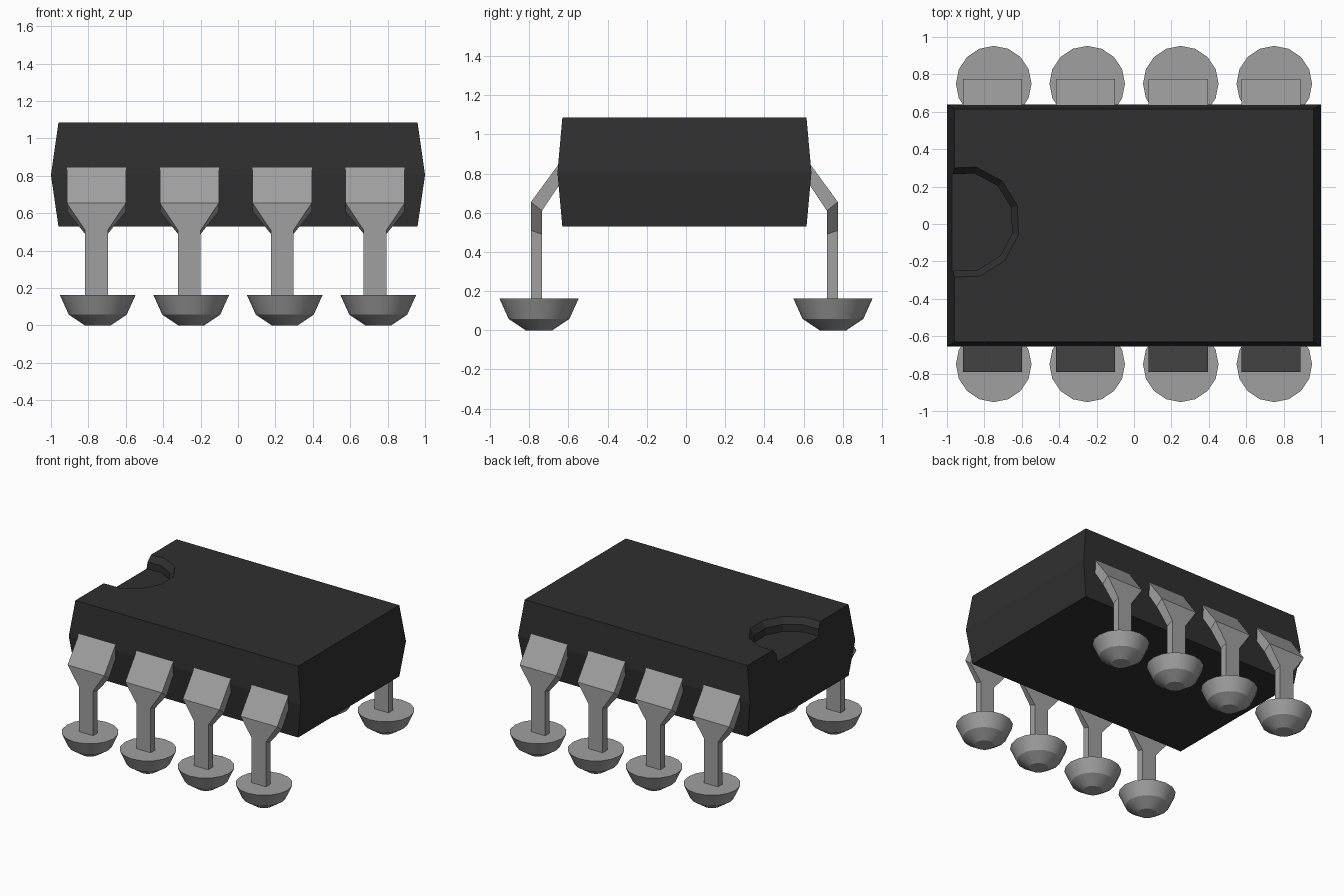
import bpy, bmesh, math
from mathutils import Vector

cube = bpy.data.objects.get("Cube")
if cube:
    bpy.data.objects.remove(cube, do_unlink=True)


def material(name, rgb, rough, metal):
    m = bpy.data.materials.new(name)
    m.use_nodes = True
    m.diffuse_color = (*rgb, 1)
    bsdf = m.node_tree.nodes["Principled BSDF"]
    bsdf.inputs["Base Color"].default_value = (*rgb, 1)
    bsdf.inputs["Roughness"].default_value = rough
    bsdf.inputs["Metallic"].default_value = metal
    return m


BLACK = material("black plastic", (0.029, 0.029, 0.029), 0.6, 0.0)
GREY = material("grey metal", (0.35, 0.35, 0.35), 0.5, 0.0)


def loft(name, rings, mat):
    """Skin a closed solid through equally sized rings of points."""
    bm = bmesh.new()
    loops = [[bm.verts.new(p) for p in ring] for ring in rings]
    n = len(loops[0])
    for a, b in zip(loops, loops[1:]):
        for i in range(n):
            j = (i + 1) % n
            bm.faces.new((a[i], a[j], b[j], b[i]))
    bm.faces.new(loops[0])
    bm.faces.new(loops[-1])
    bmesh.ops.recalc_face_normals(bm, faces=bm.faces)
    me = bpy.data.meshes.new(name)
    bm.to_mesh(me)
    bm.free()
    me.materials.append(mat)
    ob = bpy.data.objects.new(name, me)
    bpy.context.collection.objects.link(ob)
    return ob


def rect(hx, hy, z, cy):
    return [(-hx, cy - hy, z), (hx, cy - hy, z), (hx, cy + hy, z), (-hx, cy + hy, z)]


def circle(cx, cy, r, z, n, turn=0.0):
    return [(cx + r * math.cos(turn + math.tau * i / n),
             cy + r * math.sin(turn + math.tau * i / n), z) for i in range(n)]


# Package body: a block that bulges at mid height
CY = -0.008
body = loft("package_body", [rect(0.96, 0.623, 0.53, CY),
                             rect(1.0, 0.648, 0.805, CY),
                             rect(0.96, 0.623, 1.085, CY)], BLACK)

# Half-round orientation notch with a chamfered rim, cut from the left end
notch = [(0.267, 0.985), (0.267, 1.04), (0.302, 1.085), (0.302, 1.2)]
cutter = loft("notch_cutter", [circle(-0.912, 0.01, r, z, 12, math.radians(17))
                               for r, z in notch], BLACK)
cutter.hide_render = True
mod = body.modifiers.new("notch", 'BOOLEAN')
mod.operation = 'DIFFERENCE'
mod.solver = 'EXACT'
mod.object = cutter
bpy.context.view_layer.objects.active = body
bpy.ops.object.modifier_apply(modifier=mod.name)
bpy.data.objects.remove(cutter, do_unlink=True)

# Lead sections: half width, outer (y, z), inner (y, z)
LEAD = [(0.158, (0.622, 0.875), (0.622, 0.767)),
        (0.158, (0.783, 0.655), (0.727, 0.610)),
        (0.061, (0.783, 0.510), (0.727, 0.490)),
        (0.061, (0.783, 0.140), (0.727, 0.140))]
# Solder foot profile: radius, height
FOOT = [(0.068, 0.0), (0.155, 0.058), (0.202, 0.162)]

feet = []
for side, s in (("front", -1), ("back", 1)):
    for i in range(4):
        x = -0.757 + 0.4967 * i
        rings = [[(x - w, CY + s * o[0], o[1]), (x + w, CY + s * o[0], o[1]),
                  (x + w, CY + s * n[0], n[1]), (x - w, CY + s * n[0], n[1])]
                 for w, o, n in LEAD]
        loft(f"{side}_lead_{i + 1}", rings, GREY)
        feet.append(loft(f"{side}_solder_foot_{i + 1}",
                         [circle(-0.75 + 0.5 * i, 0.75 * s, r, z, 16)
                          for r, z in FOOT], GREY))

# Round feet shade smoothly around, with crisp rims
bpy.ops.object.select_all(action='DESELECT')
for ob in feet:
    ob.select_set(True)
bpy.context.view_layer.objects.active = feet[0]
bpy.ops.object.shade_smooth_by_angle(angle=math.radians(27))
